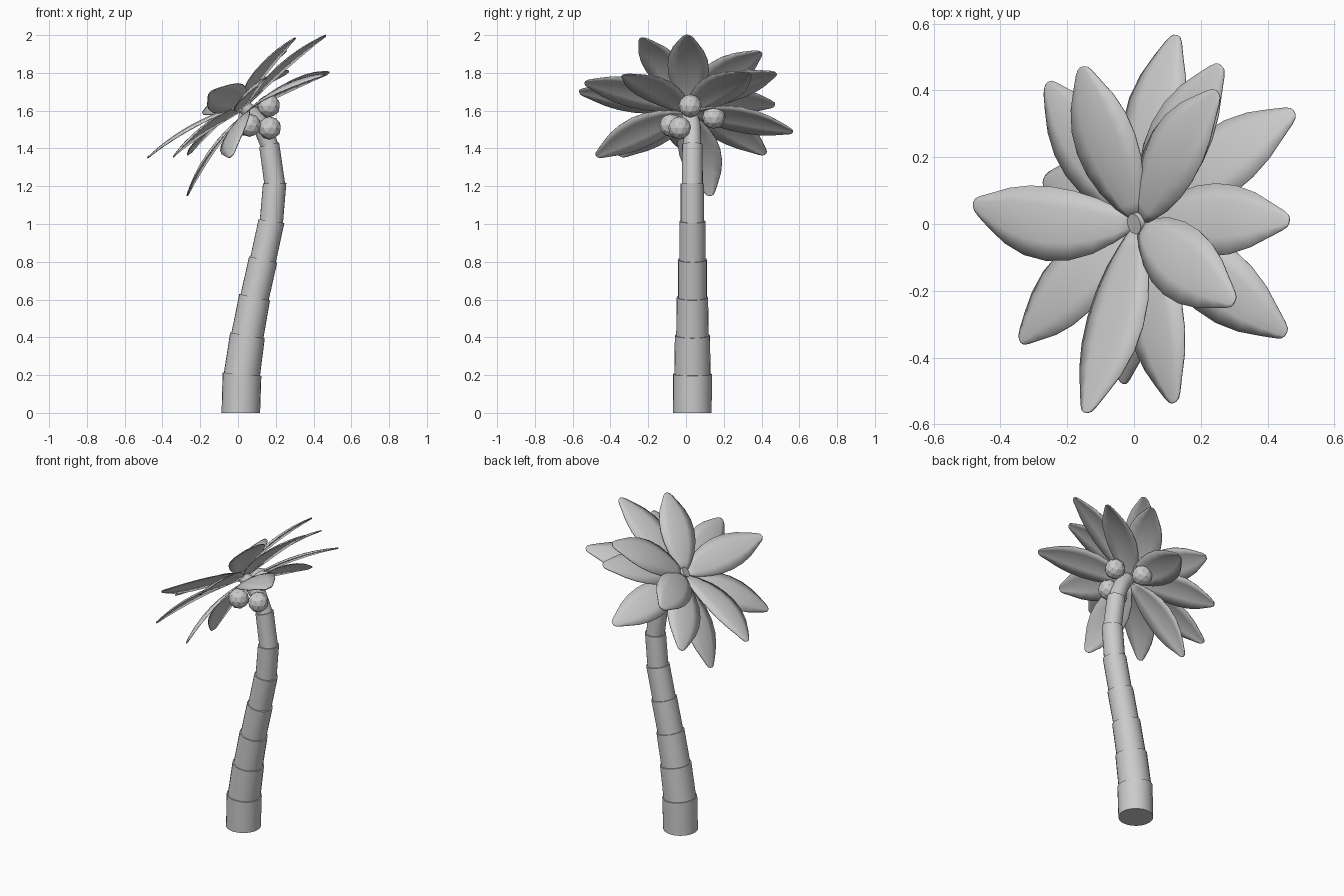
import bpy, bmesh, math
from mathutils import Vector

if "Cube" in bpy.data.objects:
    bpy.data.objects.remove(bpy.data.objects["Cube"])


def make_object(name, bm, smooth=True):
    bmesh.ops.recalc_face_normals(bm, faces=bm.faces)
    mesh = bpy.data.meshes.new(name)
    bm.to_mesh(mesh)
    bm.free()
    ob = bpy.data.objects.new(name, mesh)
    bpy.context.collection.objects.link(ob)
    bpy.ops.object.select_all(action='DESELECT')
    ob.select_set(True)
    bpy.context.view_layer.objects.active = ob
    if smooth:
        bpy.ops.object.shade_smooth_by_angle(angle=math.radians(35))
    return ob


# Trunk: stacked tapering segments with a small lip at each joint
# (x, y, z, radius, lip step)
TRUNK = [
    (0.015, 0.034, 0.00, 0.102, 0), (0.021, 0.034, 0.205, 0.103, 1),
    (0.050, 0.034, 0.41, 0.093, 1), (0.088, 0.034, 0.612, 0.083, 1),
    (0.133, 0.034, 0.812, 0.076, 1), (0.177, 0.034, 1.015, 0.069, 1),
    (0.194, 0.034, 1.215, 0.062, 1), (0.165, 0.034, 1.42, 0.054, 1),
    (0.125, 0.030, 1.52, 0.048, 0), (0.070, 0.018, 1.59, 0.041, 0),
    (0.000, 0.000, 1.645, 0.031, 0),
]
SIDES = 24


def make_trunk():
    bm = bmesh.new()
    pts = [Vector(p[:3]) for p in TRUNK]
    rings = []
    for i, (c, p) in enumerate(zip(pts, TRUNK)):
        t = (pts[min(i + 1, len(pts) - 1)] - pts[max(i - 1, 0)]).normalized()
        if i == 0:
            t = Vector((0, 0, 1))
        v = Vector((0, 1, 0))
        u = v.cross(t).normalized()
        v = t.cross(u)
        for r in ([p[3], p[3] - 0.007] if p[4] else [p[3]]):
            rings.append([bm.verts.new(c + r * (u * math.cos(a) + v * math.sin(a)))
                          for a in (k * math.tau / SIDES for k in range(SIDES))])
    for a, b in zip(rings, rings[1:]):
        for k in range(SIDES):
            n = (k + 1) % SIDES
            bm.faces.new((a[k], a[n], b[n], b[k]))
    bm.faces.new(rings[0])
    bm.faces.new(rings[-1])
    return make_object("trunk", bm)


# Frond: broad arched blade, rolled about its length, from the crown to a tip
AXIS = Vector((-0.6, 0, 0.8))
WIDTHS = [(0, .02), (.1, .052), (.22, .083), (.36, .104), (.5, .111), (.64, .104),
          (.77, .083), (.88, .053), (.96, .03), (.99, .018), (1, .006)]


def make_frond(name, base, tip, roll=0, arch=0.04, sweep=0.0):
    base, tip, roll = Vector(base), Vector(tip), math.radians(roll)
    d = (tip - base).normalized()
    start = base + d * 0.015
    n0 = (AXIS - d * AXIS.dot(d)).normalized()
    n = n0 * math.cos(roll) + n0.cross(d) * math.sin(roll)
    side = d.cross(n)
    bm = bmesh.new()
    rows = []
    for t, w in WIDTHS:
        bow = 4 * t * (1 - t)
        c = start.lerp(tip, t) + n * arch * bow - side * sweep * bow
        rows.append([bm.verts.new(c + side * w * s - n * 0.14 * w * s * s)
                     for s in (-1, -.5, 0, .5, 1)])
    for a, b in zip(rows, rows[1:]):
        for k in range(4):
            bm.faces.new((a[k], a[k + 1], b[k + 1], b[k]))
    ob = make_object(name, bm)
    m = ob.modifiers.new("thickness", 'SOLIDIFY')
    m.thickness = 0.006
    m.offset = 0
    return ob


make_trunk()

# Three rings of five fronds on the tilted crown: tip, roll, arch, sweep
RINGS = {
    "upper": ((0.01, 0.0, 1.63), [
        ((-.48, .06, 1.35), 0, .035, .03), ((-.155, .47, 1.63), 0, .03),
        ((.25, .395, 1.91), 6), ((.30, -.235, 1.985), 8),
        ((-.145, -.565, 1.70), -5, .005, .01)]),
    "middle": ((0.025, 0.005, 1.61), [
        ((-.26, .42, 1.37), 0), ((.26, .475, 1.80), 0), ((.465, .01, 2.0), 10),
        ((.12, -.535, 1.75), -5, .03), ((-.34, -.35, 1.36), -8)]),
    "lower": ((0.04, 0.01, 1.59), [
        ((.125, .565, 1.49), 0, .04, .015), ((.48, .335, 1.80), 6),
        ((.455, -.33, 1.79), 4), ((-.035, -.475, 1.36), -8), ((-.27, .13, 1.15), 0)]),
}
for ring, (base, fronds) in RINGS.items():
    for i, args in enumerate(fronds):
        make_frond(f"{ring}_frond_{i + 1}", base, *args)

# Faceted coconuts under the crown
for i, pos in enumerate([(.163, .022, 1.625), (.168, -.033, 1.508),
                         (.062, -.08, 1.522), (.06, .147, 1.565)]):
    bm = bmesh.new()
    bmesh.ops.create_icosphere(bm, subdivisions=2, radius=0.061)
    make_object(f"coconut_{i + 1}", bm, smooth=False).location = pos
